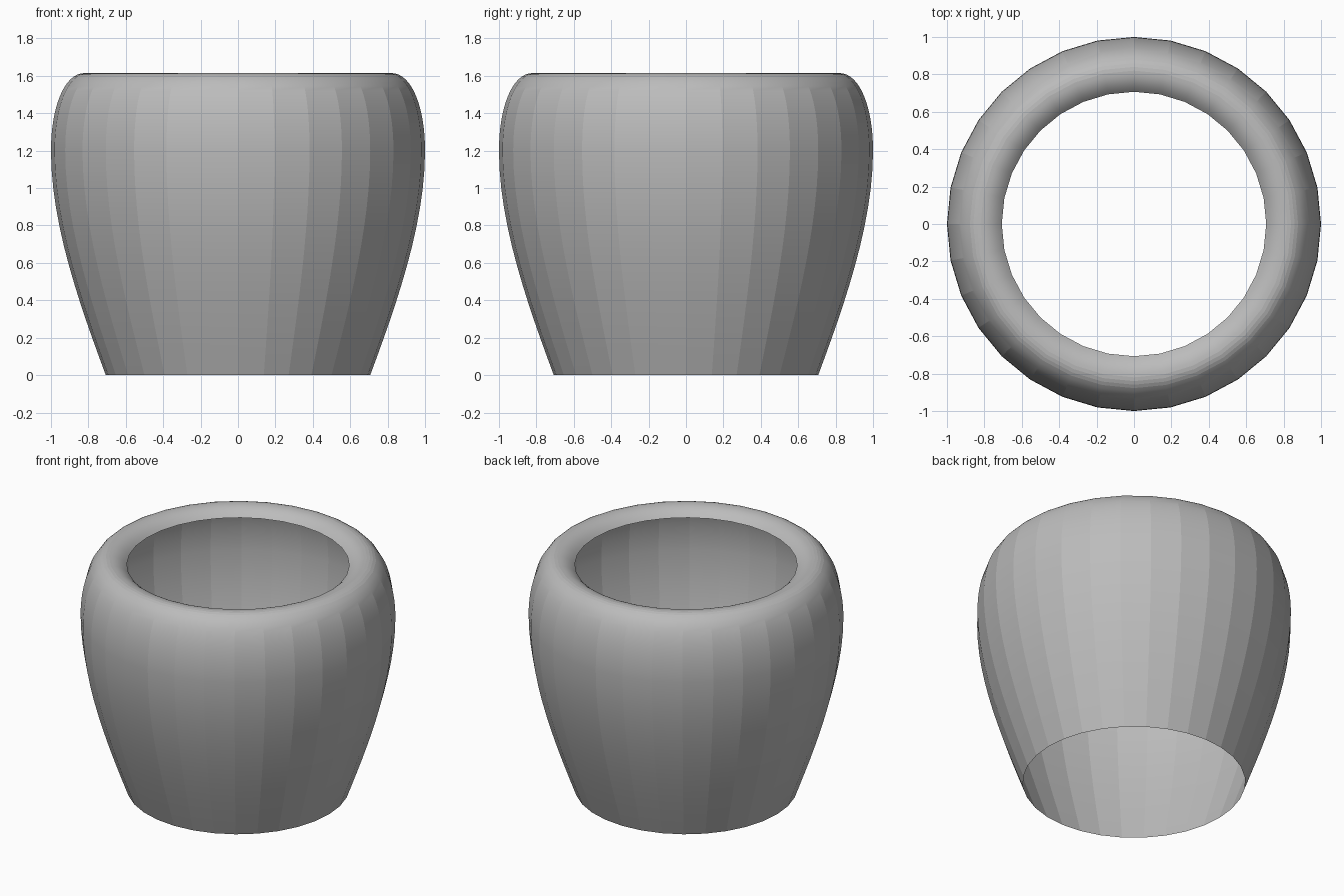
import bpy, bmesh, math
from mathutils import Vector
from mathutils.geometry import interpolate_bezier

if "Cube" in bpy.data.objects:
    bpy.data.objects.remove(bpy.data.objects["Cube"])

SIDES = 32

# Wall profile (radius, height): flaring body, rounded shoulder, inward lip
curves = [
    ((0.707, 0), (0.84, 0.36), (1.0, 0.80), (1.0, 1.20), 12),
    ((1.0, 1.20), (1.0, 1.43), (0.93, 1.615), (0.82, 1.615), 16),
    ((0.82, 1.615), (0.77, 1.615), (0.735, 1.59), (0.707, 1.56), 8),
]
profile = []
for a, b, c, d, n in curves:
    pts = interpolate_bezier(Vector(a), Vector(b), Vector(c), Vector(d), n + 1)
    profile += [(p[0], p[1]) for p in pts][1 if profile else 0:]

# Open single-skin pot, revolved around z
bm = bmesh.new()
rings = []
for r, z in profile:
    rings.append([bm.verts.new((r * math.cos(2 * math.pi * i / SIDES),
                                r * math.sin(2 * math.pi * i / SIDES), z))
                  for i in range(SIDES)])
for lo, hi in zip(rings, rings[1:]):
    for i in range(SIDES):
        j = (i + 1) % SIDES
        bm.faces.new((lo[i], lo[j], hi[j], hi[i]))
mesh = bpy.data.meshes.new("pot_wall")
bm.to_mesh(mesh)
bm.free()
pot = bpy.data.objects.new("pot_wall", mesh)
bpy.context.collection.objects.link(pot)

# Plain grey colour
mat = bpy.data.materials.new("plain_grey")
mat.diffuse_color = (0.5, 0.5, 0.5, 1)
mat.use_nodes = True
mat.node_tree.nodes["Principled BSDF"].inputs["Base Color"].default_value = mat.diffuse_color
mesh.materials.append(mat)

# Smooth along the profile, faceted around the body
bpy.context.view_layer.objects.active = pot
pot.select_set(True)
bpy.ops.object.shade_smooth_by_angle(angle=math.radians(9.5))
